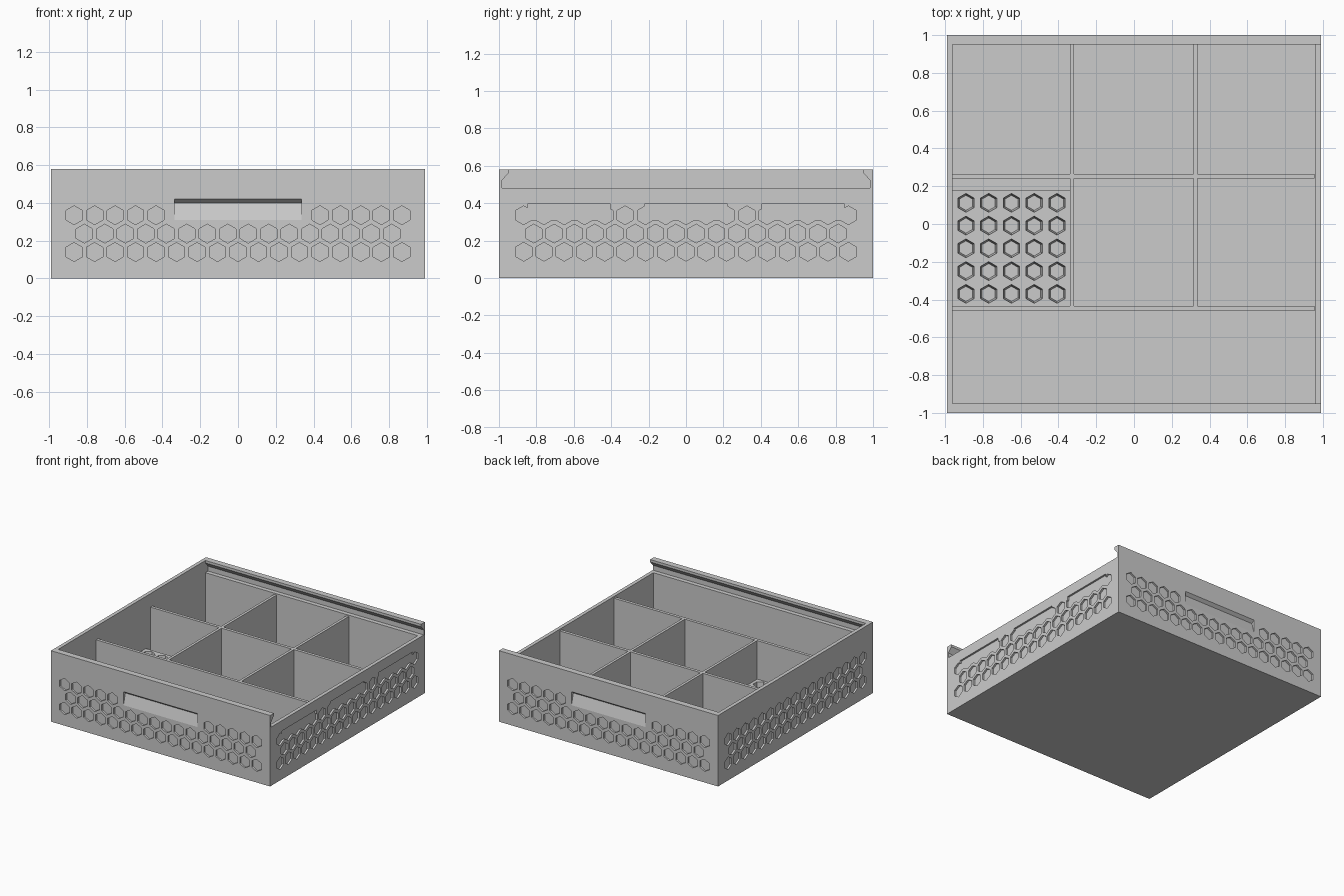
import bpy, bmesh, math
from mathutils import Vector

cube = bpy.data.objects.get("Cube")
if cube:
    bpy.data.objects.remove(cube, do_unlink=True)

grey = bpy.data.materials.new("plain_grey")
grey.use_nodes = True
grey.diffuse_color = (0.6, 0.6, 0.6, 1)
grey.node_tree.nodes["Principled BSDF"].inputs["Base Color"].default_value = (0.6, 0.6, 0.6, 1)


def place(axis, u, v, t):
    return {"x": (t, u, v), "y": (u, t, v), "z": (u, v, t)}[axis]


def prisms(name, outlines, axis, start, end, end_outlines=None):
    """Extrude one or more 2D outlines along an axis into one object."""
    bm = bmesh.new()
    for first, last in zip(outlines, end_outlines or outlines):
        a = [bm.verts.new(place(axis, u, v, start)) for u, v in first]
        b = [bm.verts.new(place(axis, u, v, end)) for u, v in last]
        bm.faces.new(a)
        bm.faces.new(b[::-1])
        for i in range(len(a)):
            j = (i + 1) % len(a)
            bm.faces.new((a[i], b[i], b[j], a[j]))
    bmesh.ops.recalc_face_normals(bm, faces=bm.faces)
    mesh = bpy.data.meshes.new(name)
    bm.to_mesh(mesh)
    bm.free()
    mesh.materials.append(grey)
    obj = bpy.data.objects.new(name, mesh)
    bpy.context.collection.objects.link(obj)
    return obj


def rect(u0, u1, v0, v1):
    return [(u0, v0), (u1, v0), (u1, v1), (u0, v1)]


def hexagon(u, v, r):
    return [(u + r * math.cos(math.radians(30 + 60 * k)),
             v + r * math.sin(math.radians(30 + 60 * k))) for k in range(6)]


def cut(target, cutter):
    cutter.hide_render = True
    mod = target.modifiers.new("cut", "BOOLEAN")
    mod.operation = "DIFFERENCE"
    mod.solver = "EXACT"
    mod.object = cutter
    bpy.context.view_layer.objects.active = target
    bpy.ops.object.modifier_apply(modifier=mod.name)
    bpy.data.objects.remove(cutter, do_unlink=True)


def honeycomb(pull):
    """Three staggered rows; the top row leaves room for the finger pull."""
    cells = []
    for row, count in enumerate((17, 16, 17)):
        for i in range(count):
            u = (i - (count - 1) / 2) * 0.1085
            if not (pull and row == 2 and abs(u) < 0.36):
                cells.append(hexagon(u, 0.14 + 0.0975 * row, 0.05))
    return cells


# Drawer body: solid block, hollowed out
body = prisms("drawer_body", [rect(-0.99, 0.99, -1, 1)], "z", 0, 0.58)
cut(body, prisms("cavity", [rect(-0.96, 0.96, -0.95, 0.95)], "z", 0.03, 0.7))

# Sliding lid channel, open on one side
half = [(0.985, 0.48), (0.985, 0.52), (0.95, 0.56), (0.95, 0.7)]
channel = half + [(-y, z) for y, z in reversed(half)]
cut(body, prisms("lid_channel", [channel], "x", -0.96, 1.1))

# Honeycomb recesses and finger pulls on front and back
for s in (-1, 1):
    cut(body, prisms("end_cells", honeycomb(True), "y", s * 0.985, s * 1.05))
    pull = [(s * y, z) for y, z in
            ((1.05, 0.31), (1, 0.31), (0.975, 0.40), (1, 0.42), (1.05, 0.42))]
    cut(body, prisms("finger_pull", [pull], "x", -0.335, 0.335))

# Honeycomb recesses on the sides, label recesses on the low side
for s in (-1, 1):
    cut(body, prisms("side_cells", honeycomb(False), "x", s * 0.975, s * 1.05))
labels = [rect(c - 0.222, c + 0.222, 0.31, 0.395) for c in (-0.625, 0, 0.625)]
cut(body, prisms("label_recesses", labels, "x", 0.975, 1.05))

# Compartment dividers
for name, y in (("front_divider", -0.447), ("rear_divider", 0.253)):
    prisms(name, [rect(-0.96, 0.955, y - 0.0125, y + 0.0125)], "z", 0.03, 0.47)
for name, x in (("left_divider", 0.326), ("right_divider", -0.328)):
    prisms(name, [rect(x - 0.011, x + 0.011, -0.435, 0.95)], "z", 0.03, 0.47)

# Tray insert with tapered hexagonal sockets
insert = prisms("socket_insert", [rect(-0.96, -0.339, -0.435, 0.18)], "z", 0.03, 0.155)
spots = [(-0.89 + 0.1205 * i, -0.37 + 0.1205 * j) for i in range(5) for j in range(5)]
cut(insert, prisms("sockets", [hexagon(u, v, 0.04) for u, v in spots], "z", 0.06, 0.156,
                   [hexagon(u, v, 0.05) for u, v in spots]))
